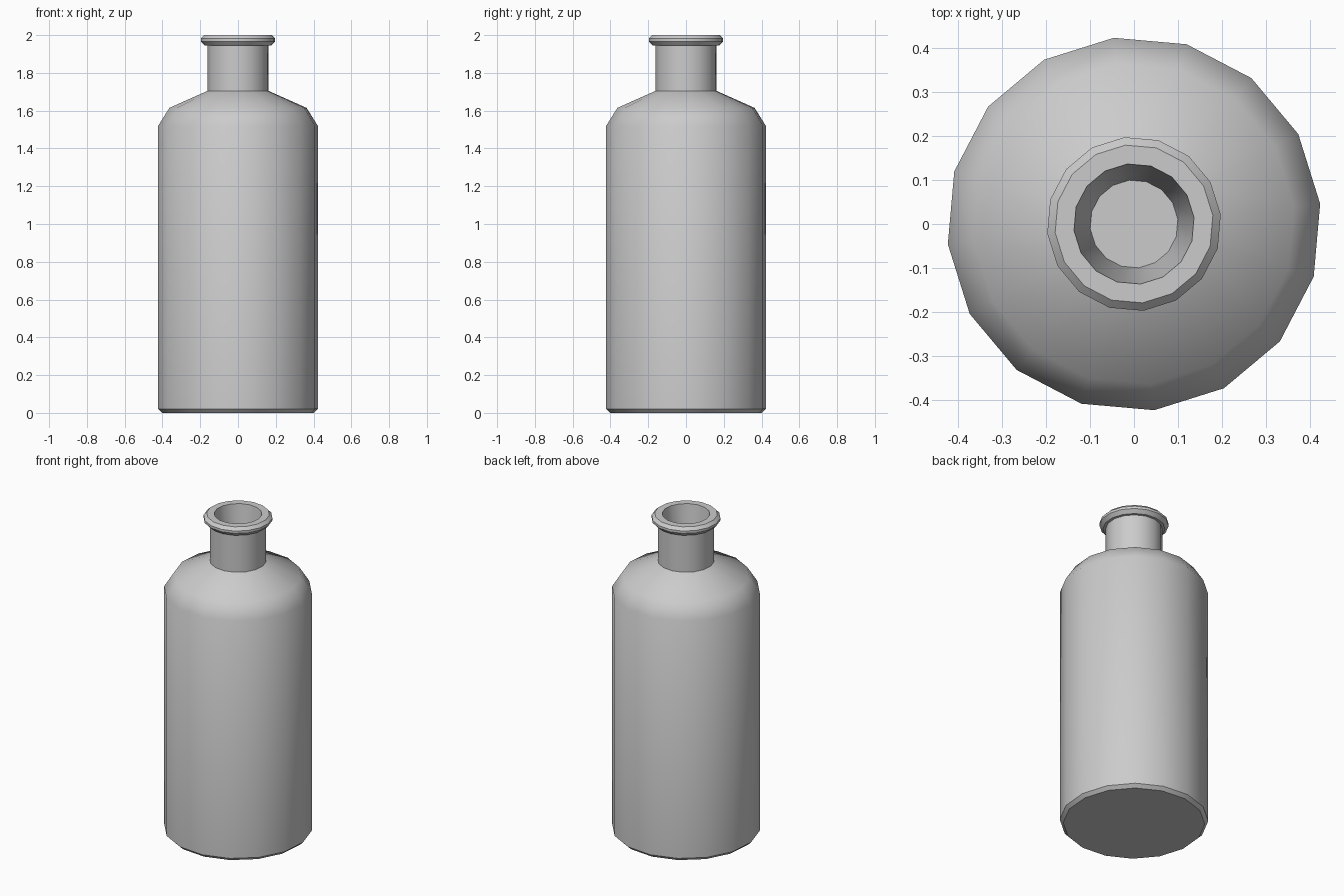
import bpy, bmesh
from math import cos, sin, pi, radians

if "Cube" in bpy.data.objects:
    bpy.data.objects.remove(bpy.data.objects["Cube"])

SIDES = 16
TURN = radians(6.2)

# Profile (radius, height) from base edge, over the lip, down into the mouth
PROFILE = [
    (0.405, 0.0), (0.425, 0.02), (0.425, 1.52), (0.365, 1.615),   # body, shoulder
    (0.162, 1.705), (0.162, 1.945),                               # neck
    (0.178, 1.945), (0.198, 1.967), (0.198, 1.982), (0.18, 2.0),  # lip
    (0.137, 2.0), (0.10, 1.70),                                   # mouth
]


def lathe(name, profile):
    bm = bmesh.new()
    rings = [[bm.verts.new((r * cos(TURN + 2 * pi * i / SIDES),
                            r * sin(TURN + 2 * pi * i / SIDES), z))
              for i in range(SIDES)] for r, z in profile]
    for a, b in zip(rings, rings[1:]):
        for i in range(SIDES):
            j = (i + 1) % SIDES
            bm.faces.new((a[i], a[j], b[j], b[i]))
    # Close the underside and the floor of the mouth
    bm.faces.new(rings[0][::-1])
    bm.faces.new(rings[-1])
    mesh = bpy.data.meshes.new(name)
    bm.to_mesh(mesh)
    bm.free()
    obj = bpy.data.objects.new(name, mesh)
    bpy.context.collection.objects.link(obj)
    return obj


bottle = lathe("bottle", PROFILE)
bpy.context.view_layer.objects.active = bottle
bottle.select_set(True)
bpy.ops.object.shade_smooth_by_angle(angle=radians(38))
